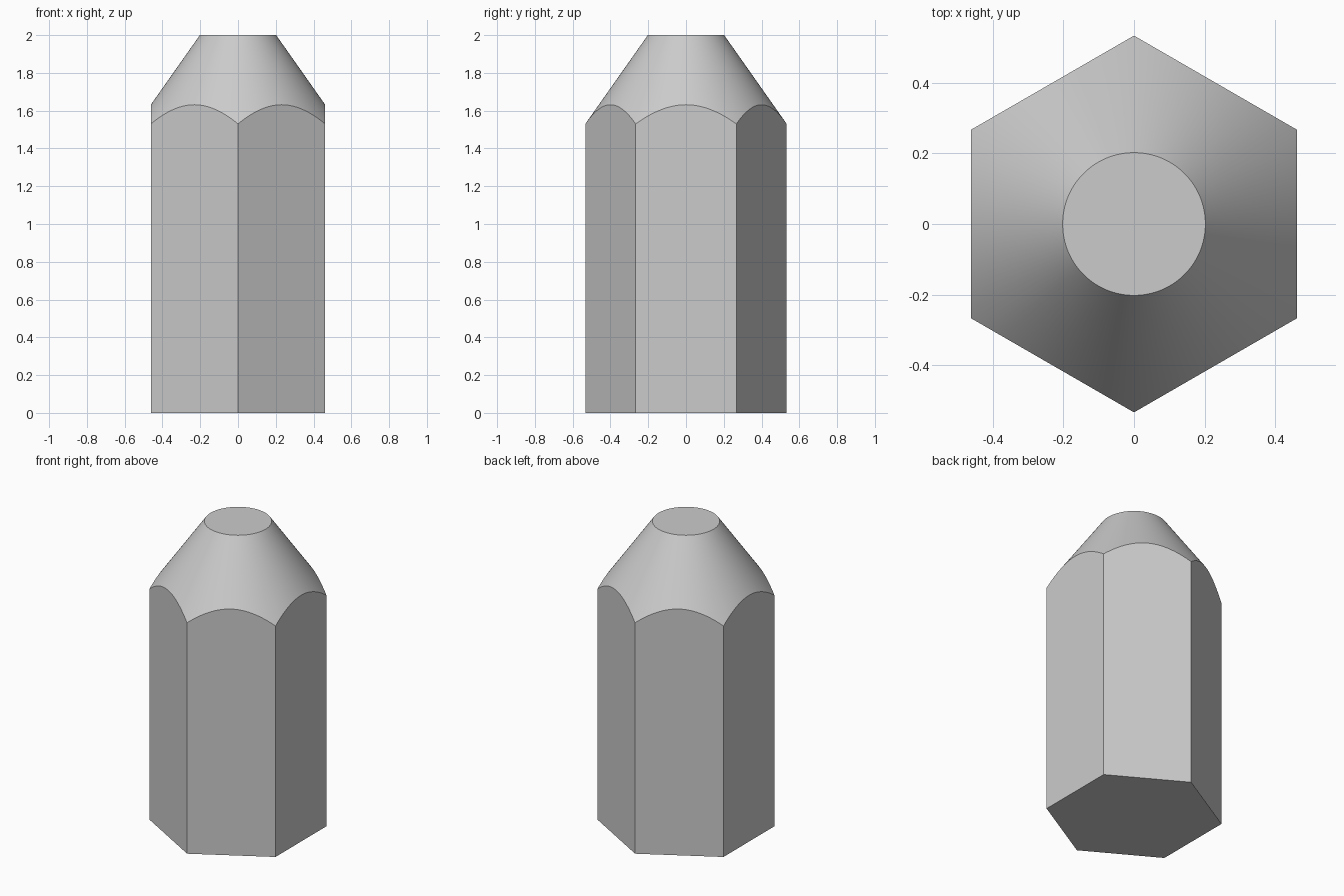
import bpy
import bmesh
from math import cos, sin, pi, radians

if "Cube" in bpy.data.objects:
    bpy.data.objects.remove(bpy.data.objects["Cube"], do_unlink=True)

# Main dimensions
SIDES = 6
STEPS = 24            # cone segments per hexagon side
HEIGHT = 2.0
CORNER = 0.533        # hexagon corner radius
TIP = 0.202           # flat tip radius
SHOULDER = 1.53       # height of the cone at the corners
SLOPE = (HEIGHT - SHOULDER) / (CORNER - TIP)
COUNT = SIDES * STEPS


def hex_radius(i):
    """Distance from the axis to the hexagon outline at step i."""
    offset = (i % STEPS) * 2 * pi / COUNT - pi / SIDES
    return CORNER * cos(pi / SIDES) / cos(offset)


def point(bm, i, radius, z):
    angle = pi / 2 + i * 2 * pi / COUNT
    return bm.verts.new((radius * cos(angle), radius * sin(angle), z))


# Flat grey material
grey = bpy.data.materials.new("light grey")
grey.use_nodes = True
colour = (0.6, 0.6, 0.6, 1)
grey.diffuse_color = colour
grey.node_tree.nodes["Principled BSDF"].inputs["Base Color"].default_value = colour

bm = bmesh.new()
base = [point(bm, s * STEPS, CORNER, 0) for s in range(SIDES)]
rim = [point(bm, i, hex_radius(i), HEIGHT - (hex_radius(i) - TIP) * SLOPE)
       for i in range(COUNT)]
tip = [point(bm, i, TIP, HEIGHT) for i in range(COUNT)]

# Flat base, flat tip and arched side panels
bm.faces.new(base[::-1])
bm.faces.new(tip)
for s in range(SIDES):
    arch = [rim[(s * STEPS + k) % COUNT] for k in range(STEPS + 1)]
    bm.faces.new([base[s], base[(s + 1) % SIDES]] + arch[::-1])

# Smooth conical end
for i in range(COUNT):
    j = (i + 1) % COUNT
    bm.faces.new((rim[i], rim[j], tip[j], tip[i]))

bm.normal_update()
mesh = bpy.data.meshes.new("hexagonal_peg")
bm.to_mesh(mesh)
bm.free()
mesh.materials.append(grey)
peg = bpy.data.objects.new("hexagonal_peg", mesh)
bpy.context.collection.objects.link(peg)

# Smooth the cone, keep the panel edges crisp
bpy.ops.object.select_all(action="DESELECT")
peg.select_set(True)
bpy.context.view_layer.objects.active = peg
bpy.ops.object.shade_smooth_by_angle(angle=radians(25))
